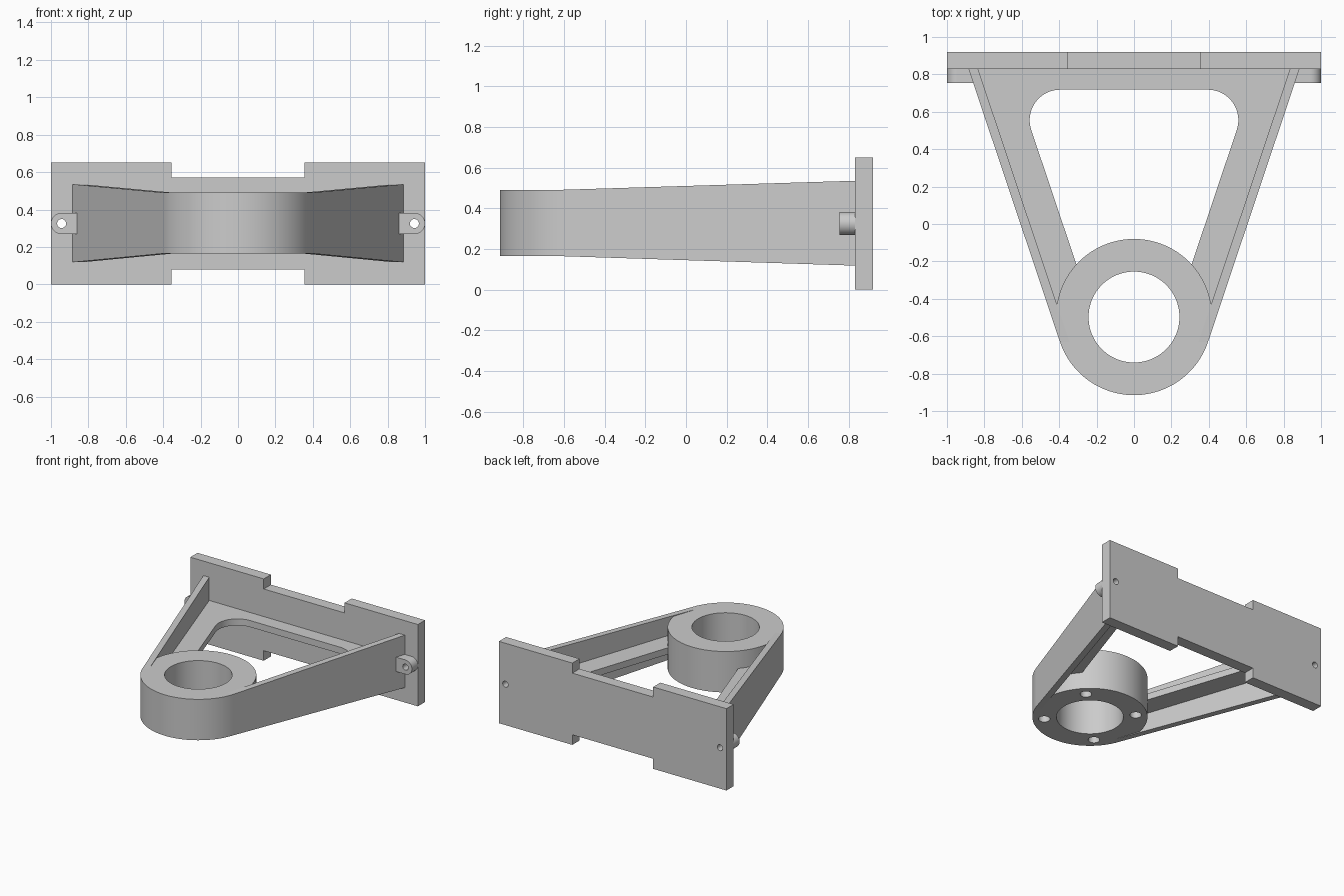
import bpy, bmesh, math
from math import sin, cos, radians

if "Cube" in bpy.data.objects:
    bpy.data.objects.remove(bpy.data.objects["Cube"])

RING = (0.0, -0.4975)      # ring centre in plan
R_OUT, R_BORE = 0.4175, 0.243
Z0, Z1, ZM = 0.165, 0.49, 0.325
SLOPE = 0.335              # sideways lean of the arms, dx per dy
TILT = math.atan(SLOPE)


def prism(name, pts, lo, hi, axis='Z'):
    """Extrude a closed 2D profile along Z (points are x,y) or Y (points are x,z)."""
    place = (lambda p, h: (p[0], p[1], h)) if axis == 'Z' else (lambda p, h: (p[0], h, p[1]))
    bm = bmesh.new()
    a = [bm.verts.new(place(p, lo)) for p in pts]
    b = [bm.verts.new(place(p, hi)) for p in pts]
    bm.faces.new(a)
    bm.faces.new(b)
    n = len(pts)
    for i in range(n):
        j = (i + 1) % n
        bm.faces.new((a[i], a[j], b[j], b[i]))
    bmesh.ops.recalc_face_normals(bm, faces=bm.faces[:])
    me = bpy.data.meshes.new(name)
    bm.to_mesh(me)
    bm.free()
    ob = bpy.data.objects.new(name, me)
    bpy.context.collection.objects.link(ob)
    return ob


def arc(cx, cy, r, a0, a1, n):
    return [(cx + r * cos(radians(a0 + (a1 - a0) * i / n)),
             cy + r * sin(radians(a0 + (a1 - a0) * i / n))) for i in range(n + 1)]


def circle(cx, cy, r, n):
    return arc(cx, cy, r, 0, 360, n)[:-1]


def activate(ob):
    bpy.ops.object.select_all(action='DESELECT')
    ob.select_set(True)
    bpy.context.view_layer.objects.active = ob


def cut(ob, cutters):
    activate(ob)
    for c in cutters:
        c.hide_render = True
        m = ob.modifiers.new("cut", 'BOOLEAN')
        m.operation, m.solver, m.object = 'DIFFERENCE', 'EXACT', c
        bpy.ops.object.modifier_apply(modifier=m.name)
    for c in cutters:
        bpy.data.objects.remove(c)


def mirror(ob):
    activate(ob)
    m = ob.modifiers.new("mirror", 'MIRROR')
    m.use_mirror_merge = False
    bpy.ops.object.modifier_apply(modifier=m.name)


def smooth(ob):
    activate(ob)
    bpy.ops.object.shade_smooth_by_angle(angle=radians(30))


# Bearing ring with bore and four blind screw holes underneath
ring = prism("bearing_ring", circle(*RING, R_OUT, 128), Z0, Z1)
cutters = [prism("bore_cutter", circle(*RING, R_BORE, 96), 0, 1)]
for k in range(4):
    a = radians(45 + 90 * k)
    cutters.append(prism("screw_cutter", circle(RING[0] + 0.333 * cos(a), RING[1] + 0.333 * sin(a), 0.042, 32),
                         0, Z0 + 0.16))
cut(ring, cutters)
smooth(ring)

# Mounting plate, notched top and bottom, with two through holes
right = [(0.355, 0.08), (0.355, 0), (1, 0), (1, 0.65), (0.355, 0.65), (0.355, 0.57)]
plate = prism("mounting_plate", right + [(-x, z) for x, z in reversed(right)], 0.83, 0.92, 'Y')
cut(plate, [prism("bolt_cutter", circle(s * 0.943, ZM, 0.024, 32), 0.5, 1.2, 'Y') for s in (-1, 1)])
smooth(plate)

# Side walls: tangent to the ring, growing taller toward the plate
tx, ty = R_OUT * cos(TILT), RING[1] - R_OUT * sin(TILT)
ex = tx + SLOPE * (0.83 - ty)
walls = prism("side_walls", [(tx, ty), (ex, 0.83), (ex - 0.051, 0.83), (tx - 0.051, ty)], Z0, Z1)
for v in walls.data.vertices:
    if v.co.y > 0:
        v.co.z = 0.535 if v.co.z > ZM else 0.118
mirror(walls)

# Horizontal web between the walls, with a round-cornered opening
wx = lambda y: ex - 0.051 - SLOPE * (0.83 - y)
half = [(wx(0.83), 0.83), (wx(-0.45), -0.45), (0.263, -0.35)]
half += arc(0.395, 0.555, 0.163, -math.degrees(TILT), 90, 20)
web = prism("web", half + [(-x, y) for x, y in reversed(half)], ZM - 0.026, ZM + 0.026)
smooth(web)

# Bolt bosses with a rounded outer end
boss = prism("bolt_bosses", [(0.845, ZM - 0.057)] + arc(0.943, ZM, 0.057, -90, 90, 24) + [(0.845, ZM + 0.057)],
             0.755, 0.83, 'Y')
cut(boss, [prism("boss_cutter", circle(0.943, ZM, 0.024, 32), 0.5, 1.2, 'Y')])
mirror(boss)
smooth(boss)
